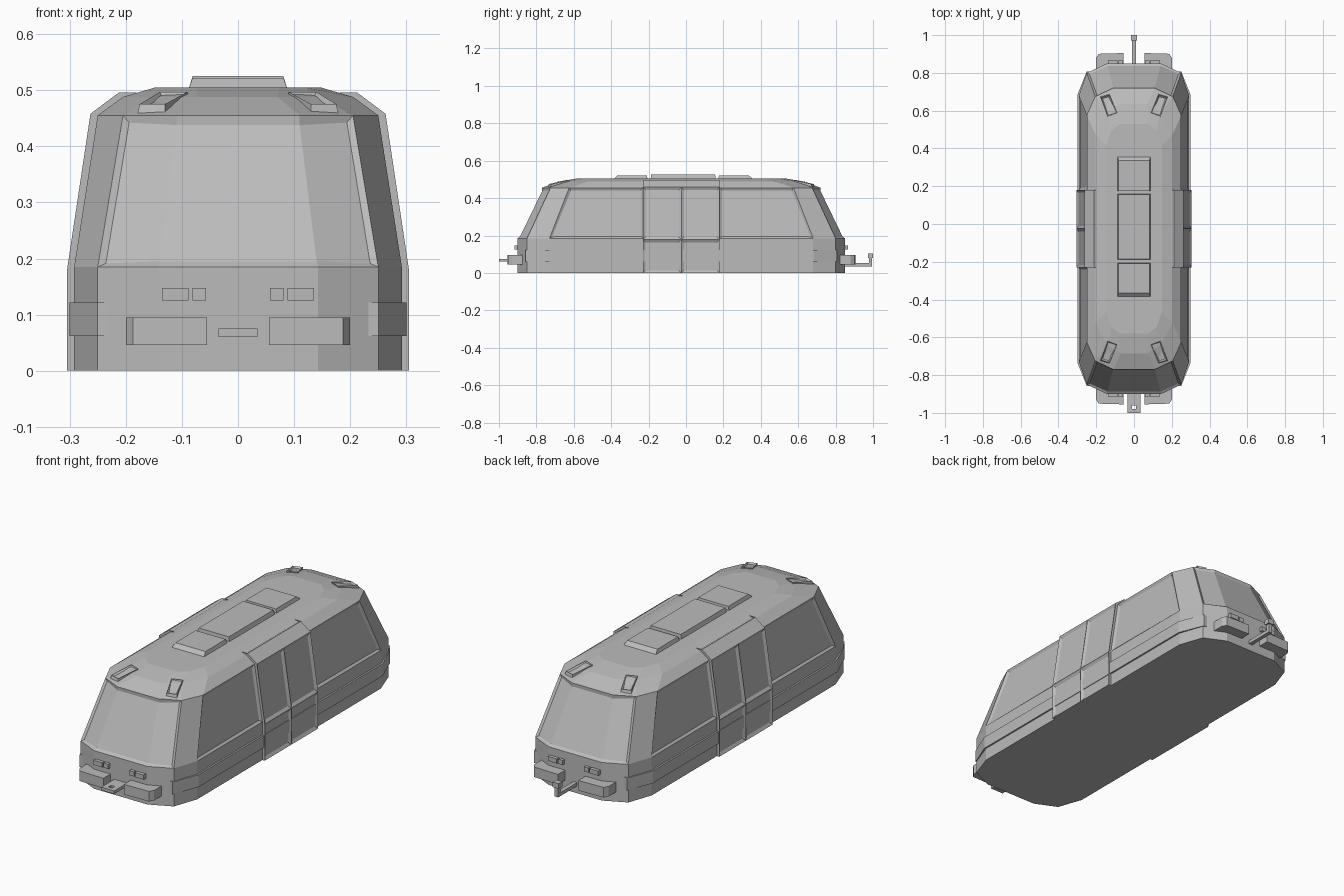
import bpy, bmesh
from mathutils import Vector

if "Cube" in bpy.data.objects:
    bpy.data.objects.remove(bpy.data.objects["Cube"])

YC = -0.025      # middle of the body along y
COLOUR = (0.5, 0.5, 0.5, 1)
grey = bpy.data.materials.new("plain_grey")
grey.use_nodes = True
grey.diffuse_color = COLOUR
grey.node_tree.nodes["Principled BSDF"].inputs["Base Color"].default_value = COLOUR


def finish(name, bm):
    bmesh.ops.recalc_face_normals(bm, faces=bm.faces)
    mesh = bpy.data.meshes.new(name)
    bm.to_mesh(mesh)
    bm.free()
    mesh.materials.append(grey)
    ob = bpy.data.objects.new(name, mesh)
    bpy.context.scene.collection.objects.link(ob)
    return ob


def loft(rings):
    """Closed solid through rings with equal point counts."""
    bm = bmesh.new()
    loops = [[bm.verts.new(p) for p in r] for r in rings]
    n = len(loops[0])
    for a, b in zip(loops, loops[1:]):
        for i in range(n):
            j = (i + 1) % n
            bm.faces.new((a[i], a[j], b[j], b[i]))
    bm.faces.new(loops[0][::-1])
    bm.faces.new(loops[-1])
    bmesh.ops.recalc_face_normals(bm, faces=bm.faces)
    return bm


def outline(quarter, z):
    """Mirror a quarter outline (end to side) into a full ring."""
    half = quarter + [(x, -y) for x, y in reversed(quarter)]
    full = half + [(-x, y) for x, y in reversed(half)]
    return [(x, y + YC, z) for x, y in full]


def box(name, x, y, z):
    flat = [(x[0], y[0]), (x[1], y[0]), (x[1], y[1]), (x[0], y[1])]
    return finish(name, loft([[(*p, h) for p in flat] for h in z]))


# Body shell: lofted, with recessed windscreens and side windows
D = 0.205        # half length of the door section
base = [(0.143, 0.875), (0.25, 0.825), (0.292, 0.705), (0.292, D)]
levels = [
    (base, 0), (base, 0.185),
    ([(0.11, 0.745), (0.205, 0.7), (0.25, 0.6), (0.25, D)], 0.455),
    ([(0.07, 0.66), (0.14, 0.615), (0.205, 0.5), (0.205, D)], 0.488),
    ([(0.075, 0.555), (0.12, 0.52), (0.147, 0.44), (0.147, D)], 0.505),
]
bm = loft([outline(q, z) for q, z in levels])
wall = [f for f in bm.faces if 0.25 < f.calc_center_median().z < 0.4]
for end in (-1, 1):
    screen = [f for f in wall if f.normal.y * end > 0.6]
    bmesh.ops.inset_region(bm, faces=screen, thickness=0.015, depth=-0.008)
sides = [f for f in wall if abs(f.normal.x) > 0.95
         and abs(f.calc_center_median().y - YC) > 0.2]
bmesh.ops.inset_individual(bm, faces=sides, thickness=0.017, depth=-0.008)
finish("body_shell", bm)

# Rub rail around the sides and corners
rail = [(0.25, 0.833), (0.3, 0.708)]
finish("rub_rail", loft([outline(rail, z) for z in (0.062, 0.122)]))

# Door sections with four recessed panels each
profile = [(0.305, 0), (0.305, 0.178), (0.263, 0.458), (0.212, 0.496), (0.2, 0.49)]
for side, word in ((1, "left"), (-1, "right")):
    bm = bmesh.new()
    cols = [[bm.verts.new((side * x, YC + y, z)) for x, z in profile]
            for y in (-D, 0, D)]
    for a, b in zip(cols, cols[1:]):
        for i in range(len(profile) - 1):
            bm.faces.new((a[i], b[i], b[i + 1], a[i + 1]))
    bmesh.ops.recalc_face_normals(bm, faces=bm.faces)
    if sum(f.normal.x for f in bm.faces) * side < 0:
        bmesh.ops.reverse_faces(bm, faces=bm.faces)
    panels = [f for f in bm.faces if f.calc_center_median().z < 0.4]
    bmesh.ops.inset_individual(bm, faces=panels, thickness=0.02, depth=-0.008)
    # returns closing the section back to the body
    rim = [e for e in bm.edges if e.is_boundary]
    new = bmesh.ops.extrude_edge_only(bm, edges=rim)["geom"]
    for v in new:
        if isinstance(v, bmesh.types.BMVert):
            v.co.x -= side * 0.03
    finish("door_section_" + word, bm)


# Roof units: tapered pods
def roof_pod(name, y0, y1, top, slope0, slope1):
    def ring(w, a, b, z):
        return [(-w, a, z), (w, a, z), (w, b, z), (-w, b, z)]
    finish(name, loft([ring(0.09, y0, y1, 0.495),
                       ring(0.081, y0 + slope0, y1 - slope1, top)]))


roof_pod("roof_unit_middle", -0.19, 0.16, 0.525, 0.004, 0.004)
roof_pod("roof_unit_back", 0.172, 0.365, 0.522, 0.004, 0.03)
roof_pod("roof_unit_front", -0.395, -0.205, 0.522, 0.03, 0.004)

# Hooded lamps at the roof corners, open towards the ends
hood = [(0.085, 0.61), (0.14, 0.59), (0.18, 0.70), (0.13, 0.715)]
drop = [0, 0, 0.022, 0.022]
for sx in (-1, 1):
    for sy in (-1, 1):
        low = [(sx * x, YC + sy * y, 0.452) for x, y in hood]
        mid = Vector((sx * 0.134, YC + sy * 0.65, 0))
        top = []
        for p, d in zip(low, drop):
            q = mid.lerp(Vector(p), 0.9)
            top.append((q.x, q.y, 0.497 - d))
        bm = loft([low, top])
        lid = [max(bm.faces, key=lambda f: f.normal.z)]
        bmesh.ops.inset_region(bm, faces=lid, thickness=0.009, depth=-0.008)
        finish("roof_lamp", bm)

# Bumpers and lamps at both ends
for sy, end in ((-1, "front"), (1, "back")):
    for sx in (-1, 1):
        plan = [(0.055, 0.8), (0.2, 0.8), (0.2, 0.905), (0.187, 0.926), (0.055, 0.93)]
        finish(end + "_bumper", loft([[(sx * x, YC + sy * y, z) for x, y in plan]
                                      for z in (0.046, 0.095)]))
        for x0, x1, reach in ((0.057, 0.081, 0.89), (0.088, 0.135, 0.892)):
            ys = sorted((YC + sy * 0.83, YC + sy * reach))
            box(end + "_lamp", sorted((sx * x0, sx * x1)), ys, (0.125, 0.147))

# Front coupling plate: a flat tongue with a square eye
for sx in (-1, 1):
    box("coupling_tongue_side", sorted((sx * 0.01, sx * 0.035)), (-1, -0.88), (0.06, 0.075))
box("coupling_tongue_tip", (-0.01, 0.01), (-1, -0.98), (0.06, 0.075))
box("coupling_tongue_root", (-0.01, 0.01), (-0.96, -0.88), (0.06, 0.075))

# Back tow bar with upright pin
box("tow_bar", (-0.01, 0.01), (0.8, 0.995), (0.035, 0.052))
box("tow_pin", (-0.009, 0.009), (0.978, 0.995), (0.05, 0.085))
box("tow_pin_head", (-0.016, 0.016), (0.972, 1.0), (0.08, 0.105))
